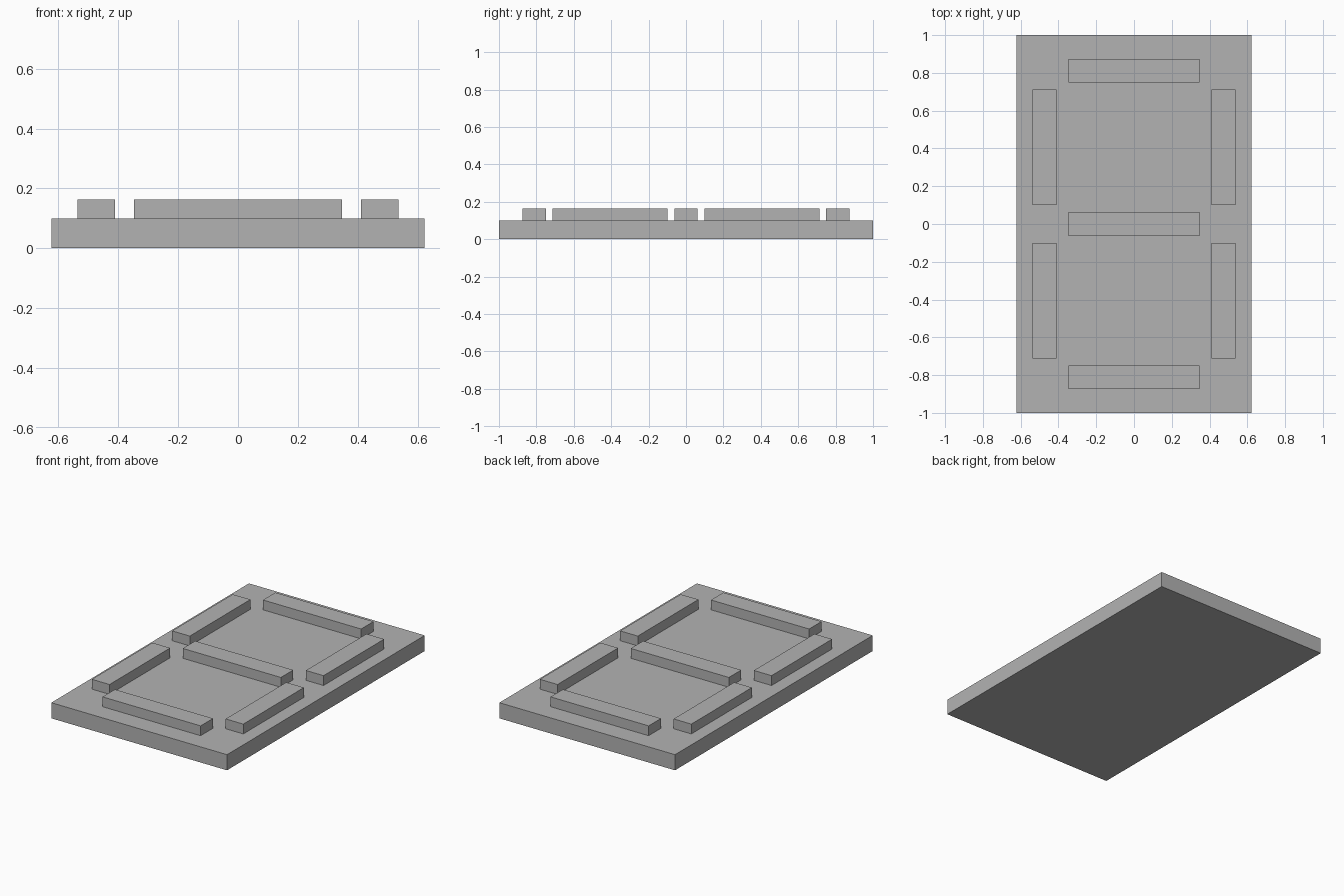
import bpy

cube = bpy.data.objects.get("Cube")
if cube:
    bpy.data.objects.remove(cube, do_unlink=True)

grey = bpy.data.materials.new("plain_grey")
grey.use_nodes = True
colour = (0.45, 0.45, 0.45, 1)
grey.diffuse_color = colour
grey.node_tree.nodes["Principled BSDF"].inputs["Base Color"].default_value = colour


def box(name, x, y, width, depth, bottom, top):
    """Flat-faced block centred on x, y and spanning bottom to top."""
    bpy.ops.mesh.primitive_cube_add(size=1, location=(x, y, (bottom + top) / 2))
    obj = bpy.context.object
    obj.name = name
    obj.scale = (width, depth, top - bottom)
    bpy.ops.object.transform_apply(location=False, rotation=False, scale=True)
    obj.data.materials.append(grey)
    return obj


BASE_TOP, BAR_TOP = 0.1, 0.163
BAR_WIDTH = 0.125

# Backing plate
box("base_plate", 0, 0, 1.245, 2, 0, BASE_TOP)

# Three crosswise bars
for name, y in (("front_bar", -0.812), ("middle_bar", 0), ("back_bar", 0.812)):
    box(name, 0, y, 0.695, BAR_WIDTH, BASE_TOP, BAR_TOP)

# Four lengthwise bars, mirrored across both axes
for side, sx in (("left", 1), ("right", -1)):
    for end, sy in (("front", -1), ("back", 1)):
        box(f"{end}_{side}_bar", sx * 0.474, sy * 0.406,
            BAR_WIDTH, 0.613, BASE_TOP, BAR_TOP)
